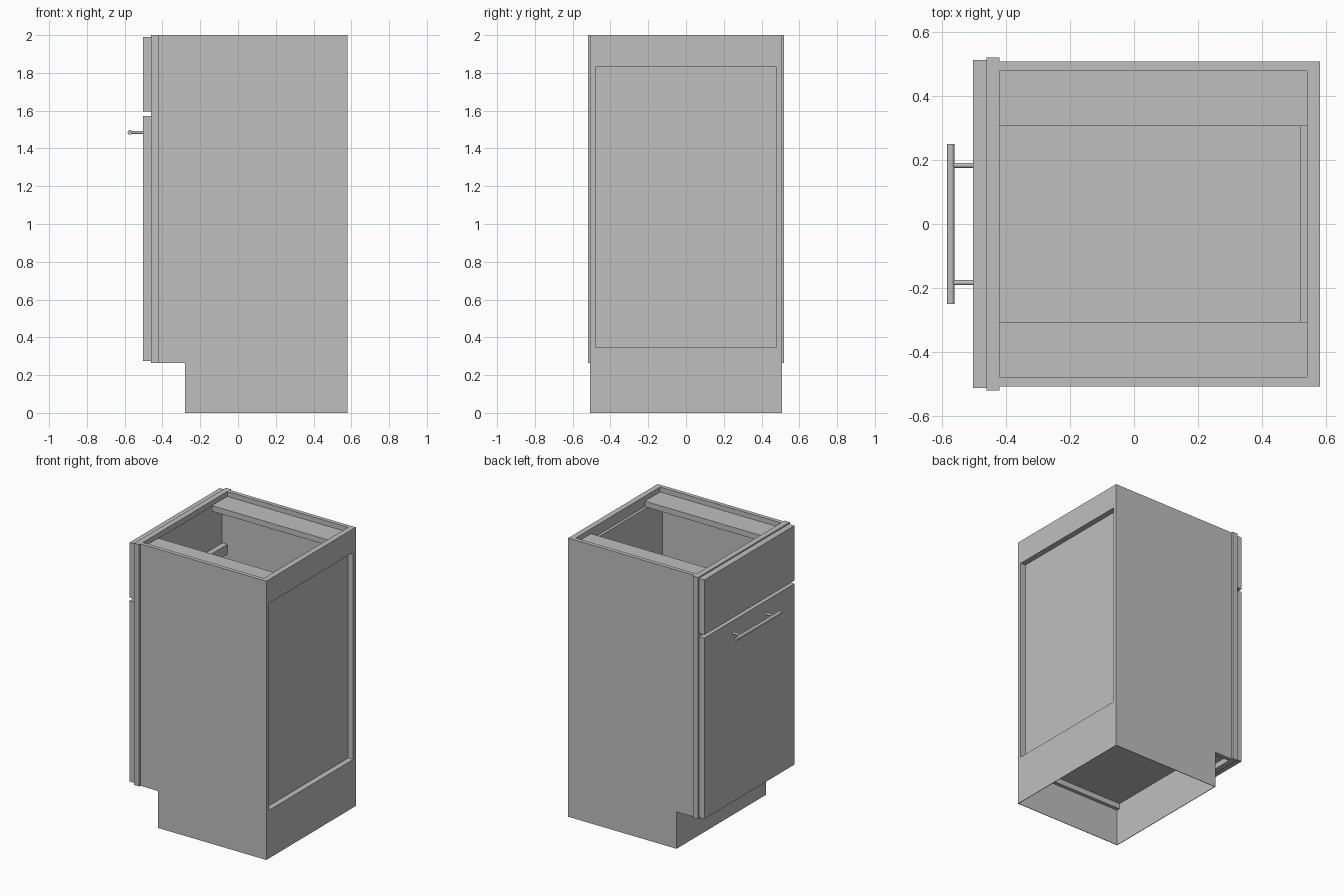
import bpy
import bmesh
import math
from mathutils import Vector

cube = bpy.data.objects.get("Cube")
if cube:
    bpy.data.objects.remove(cube, do_unlink=True)

grey = bpy.data.materials.new("plain grey")
grey.use_nodes = True
COLOUR = (0.52, 0.52, 0.52, 1.0)
grey.diffuse_color = COLOUR
grey.node_tree.nodes["Principled BSDF"].inputs["Base Color"].default_value = COLOUR


def finish(name, bm):
    bmesh.ops.recalc_face_normals(bm, faces=bm.faces)
    mesh = bpy.data.meshes.new(name)
    bm.to_mesh(mesh)
    bm.free()
    mesh.materials.append(grey)
    obj = bpy.data.objects.new(name, mesh)
    bpy.context.collection.objects.link(obj)
    return obj


def box(name, x, y, z):
    """Box from (min, max) pairs on each axis."""
    bm = bmesh.new()
    bmesh.ops.create_cube(bm, size=1)
    for v in bm.verts:
        v.co = [r[0] if c < 0 else r[1] for c, r in zip(v.co, (x, y, z))]
    return finish(name, bm)


def prism(name, profile, y0, y1):
    """Extrude an x-z outline along y."""
    bm = bmesh.new()
    face = bm.faces.new([bm.verts.new((x, y0, z)) for x, z in profile])
    moved = bmesh.ops.extrude_face_region(bm, geom=[face])["geom"]
    bmesh.ops.translate(bm, vec=(0, y1 - y0, 0),
                        verts=[v for v in moved if isinstance(v, bmesh.types.BMVert)])
    return finish(name, bm)


def rod(name, start, end, radius):
    """Smooth cylinder between two points."""
    start, end = Vector(start), Vector(end)
    axis = end - start
    bm = bmesh.new()
    bmesh.ops.create_cone(bm, cap_ends=True, segments=24, radius1=radius,
                          radius2=radius, depth=axis.length)
    bm.transform(axis.to_track_quat("Z", "Y").to_matrix().to_4x4())
    bmesh.ops.translate(bm, vec=(start + end) / 2, verts=bm.verts)
    obj = finish(name, bm)
    bpy.context.view_layer.objects.active = obj
    bpy.ops.object.select_all(action="DESELECT")
    obj.select_set(True)
    bpy.ops.object.shade_smooth_by_angle(angle=math.radians(40))


# Key planes
BACK, INNER_BACK = 0.58, 0.54
FRAME_BACK, FRAME_FRONT, DOOR_FRONT = -0.42, -0.46, -0.503
TOE = -0.28
SIDE, INNER, SKIN = 0.507, 0.478, 0.004
BASE, FLOOR, TOP = 0.265, 0.345, 2.0

# Side panels with toe notch, thicker above the base; top stretchers; stiles
outline = [(TOE, 0), (BACK, 0), (BACK, TOP), (FRAME_BACK, TOP),
           (FRAME_BACK, BASE), (TOE, BASE)]
for s, label in ((1, "far"), (-1, "near")):
    prism(label + "_side_panel", outline, s * SIDE, s * (SIDE - SKIN))
    ys = sorted((s * INNER, s * (SIDE - SKIN)))
    box(label + "_side_lining", (FRAME_BACK, BACK), ys, (BASE, TOP))
    box(label + "_stretcher", (FRAME_BACK, INNER_BACK),
        sorted((s * 0.305, s * INNER)), (1.925, 1.965))
    box(label + "_frame_stile", (FRAME_FRONT, FRAME_BACK),
        sorted((s * INNER, s * 0.52)), (BASE, TOP))

# Base boards
inner = (-INNER, INNER)
skin_y = (-SIDE + SKIN, SIDE - SKIN)
box("toe_board", (TOE, TOE + SKIN), skin_y, (0, 0.305))
box("back_base_board", (BACK - SKIN, BACK), skin_y, (0, BASE))

# Floor, recessed back panel and back rails
box("cabinet_floor", (FRAME_BACK, INNER_BACK), inner, (0.305, FLOOR))
box("back_panel", (0.52, INNER_BACK), inner, (FLOOR, 1.925))
box("back_bottom_rail", (INNER_BACK, BACK), inner, (BASE, FLOOR))
box("back_top_rail", (INNER_BACK, BACK), inner, (1.83, TOP))

# Face frame rails
for name, z in (("frame_bottom_rail", (BASE, FLOOR)),
                ("frame_middle_rail", (1.55, 1.62)),
                ("frame_top_rail", (1.96, TOP))):
    box(name, (FRAME_FRONT, FRAME_BACK), inner, z)

# Door and drawer front
box("door", (DOOR_FRONT, FRAME_FRONT), (-0.511, 0.511), (0.275, 1.573))
box("drawer_front", (DOOR_FRONT, FRAME_FRONT), (-0.511, 0.511), (1.595, 1.99))

# Bar handle with two posts
rod("handle_bar", (-0.572, -0.25, 1.485), (-0.572, 0.25, 1.485), 0.012)
for s, label in ((1, "far"), (-1, "near")):
    rod(label + "_handle_post", (-0.572, s * 0.183, 1.485),
        (DOOR_FRONT, s * 0.183, 1.485), 0.008)
